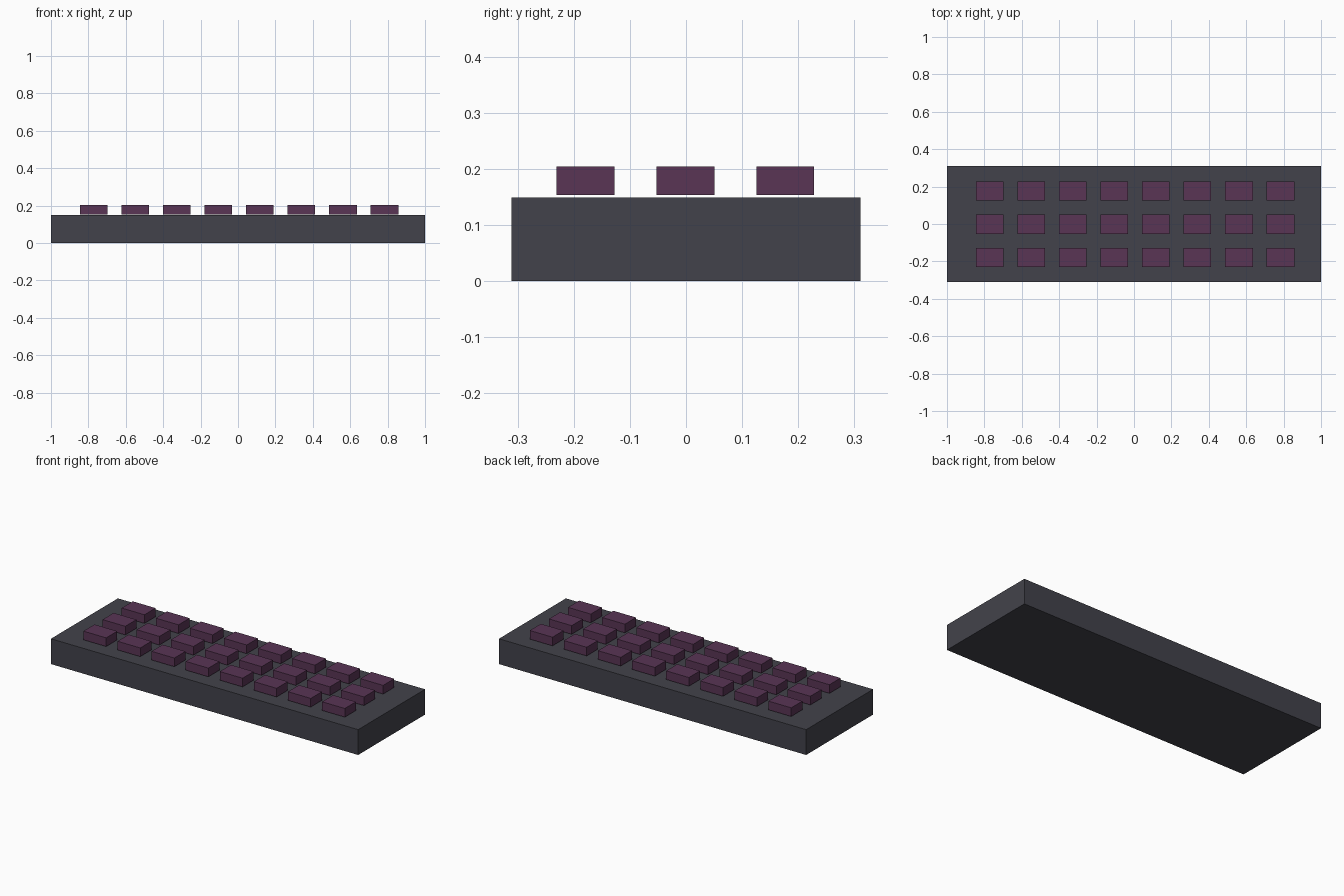
import bpy

if "Cube" in bpy.data.objects:
    bpy.data.objects.remove(bpy.data.objects["Cube"])


def material(name, color):
    mat = bpy.data.materials.new(name)
    mat.diffuse_color = color
    mat.use_nodes = True
    mat.node_tree.nodes["Principled BSDF"].inputs["Base Color"].default_value = mat.diffuse_color
    return mat


def box(name, center, size, mat):
    bpy.ops.mesh.primitive_cube_add(size=1, location=center)
    obj = bpy.context.object
    obj.name = name
    obj.scale = size
    bpy.ops.object.transform_apply(location=False, rotation=False, scale=True)
    obj.data.materials.append(mat)
    return obj


dark = material("dark_case", (0.055, 0.055, 0.07, 1))
purple = material("purple_keys", (0.10, 0.035, 0.09, 1))

# Keyboard body
box("keyboard_body", (0, 0, 0.0745), (2, 0.622, 0.149), dark)

# Keys: 3 rows of 8, hovering just above the body
for row in range(3):
    for col in range(8):
        x = -0.771 + col * 0.222
        y = -0.179 + row * 0.178
        box(f"key_{row + 1}_{col + 1}", (x, y, 0.179), (0.148, 0.103, 0.051), purple)
